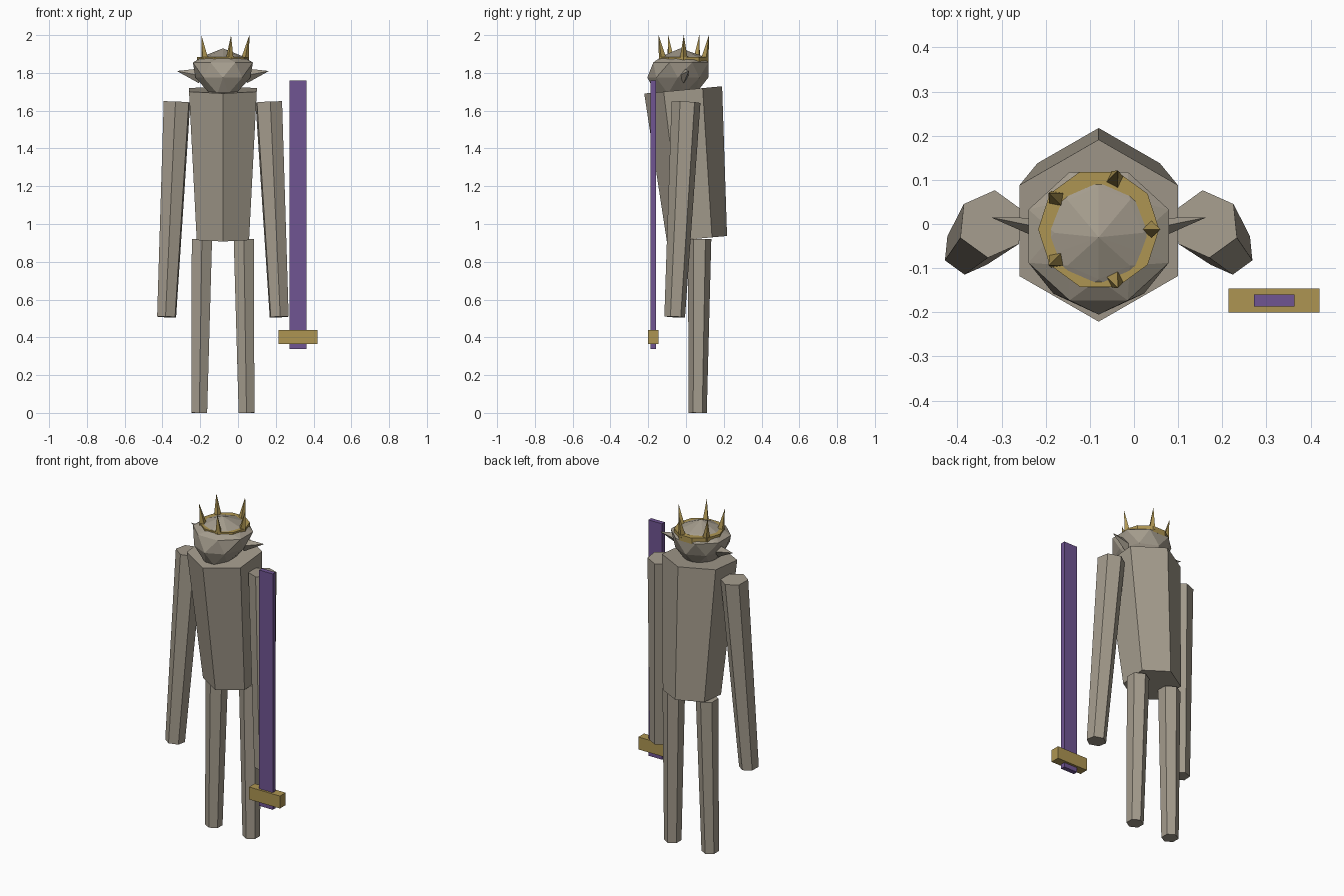
import bpy, bmesh, math
from mathutils import Vector

if "Cube" in bpy.data.objects:
    bpy.data.objects.remove(bpy.data.objects["Cube"])

CX = -0.08  # body centre line; the sword stands beside it


def material(name, rgb):
    m = bpy.data.materials.new(name)
    m.diffuse_color = (*rgb, 1)
    m.use_nodes = True
    m.node_tree.nodes["Principled BSDF"].inputs["Base Color"].default_value = m.diffuse_color
    return m


SKIN = material("grey_tan_skin", (0.37, 0.33, 0.265))
GOLD = material("dull_gold", (0.42, 0.30, 0.085))
PURPLE = material("dark_purple", (0.16, 0.09, 0.29))


def finish(name, bm, mat):
    bmesh.ops.recalc_face_normals(bm, faces=bm.faces)
    me = bpy.data.meshes.new(name)
    bm.to_mesh(me)
    bm.free()
    me.materials.append(mat)
    ob = bpy.data.objects.new(name, me)
    bpy.context.collection.objects.link(ob)
    return ob


def prism(name, a, b, ra, rb, sides, mat, turn=0.0, flat=1.0):
    """Tapered prism from a to b; rb = 0 makes a spike. A corner faces -y/+y."""
    a, b = Vector(a), Vector(b)
    axis = (b - a).normalized()
    ref = Vector((0, 1, 0))
    v = (ref - axis * ref.dot(axis)).normalized()
    u = v.cross(axis)
    bm = bmesh.new()

    def ring(c, r):
        out = []
        for i in range(sides):
            t = turn + math.tau * i / sides
            out.append(bm.verts.new(c + r * (v * math.cos(t) * flat + u * math.sin(t))))
        return out

    low = ring(a, ra)
    bm.faces.new(low)
    if rb == 0:
        tip = bm.verts.new(b)
        for i in range(sides):
            bm.faces.new((low[i], low[(i + 1) % sides], tip))
    else:
        top = ring(b, rb)
        bm.faces.new(top)
        for i in range(sides):
            j = (i + 1) % sides
            bm.faces.new((low[i], low[j], top[j], top[i]))
    return finish(name, bm, mat)


def box(name, lo, hi, mat):
    bm = bmesh.new()
    bmesh.ops.create_cube(bm, size=1)
    for v in bm.verts:
        v.co = Vector([lo[k] + (v.co[k] + 0.5) * (hi[k] - lo[k]) for k in range(3)])
    return finish(name, bm, mat)


# torso, leaning forward
prism("torso", (CX, 0.058, 0.922), (CX, -0.015, 1.71), 0.16, 0.207, 6, SKIN)

# limbs and ears, mirrored about the body centre line
for side, s in (("right", 1), ("left", -1)):
    prism(side + "_leg", (CX + s * 0.125, 0.062, 0), (CX + s * 0.111, 0.072, 0.92),
          0.048, 0.062, 6, SKIN)
    prism(side + "_arm", (CX + s * 0.298, -0.06, 0.508), (CX + s * 0.243, 0, 1.645),
          0.055, 0.077, 6, SKIN, turn=-s * math.radians(6))
    prism(side + "_ear", (CX + s * 0.12, -0.012, 1.785), (CX + s * 0.244, 0.015, 1.81),
          0.04, 0, 4, SKIN, flat=0.65)
    # small eyes, almost sunk into the face
    prism(side + "_eye", (CX + s * 0.067, -0.13, 1.785), (CX + s * 0.07, -0.163, 1.785),
          0.012, 0.006, 6, GOLD)

# head: faceted hull through staggered rings (z, half width, front y, back y, turn)
bm = bmesh.new()
for z, rx, yf, yb, turn in ((1.69, 0.075, -0.165, 0.06, 0.5), (1.775, 0.145, -0.205, 0.118, 0),
                            (1.855, 0.172, -0.185, 0.13, 0.5), (1.89, 0.10, -0.125, 0.085, 0)):
    for i in range(8):
        t = (i + turn) * math.tau / 8
        bm.verts.new((CX + rx * math.sin(t), (yf + yb) / 2 - (yb - yf) / 2 * math.cos(t), z))
bm.verts.new((CX, -0.03, 1.93))
bmesh.ops.convex_hull(bm, input=bm.verts)
finish("head", bm, SKIN)

# crown band: ten-sided ring with a square section
bm = bmesh.new()
section = ((0.098, 1.85), (0.137, 1.85), (0.137, 1.885), (0.098, 1.885))
rings = []
for i in range(10):
    t = math.tau * i / 10
    rings.append([bm.verts.new((CX + r * math.cos(t), -0.012 + r * math.sin(t), z))
                  for r, z in section])
for i in range(10):
    p, q = rings[i], rings[(i + 1) % 10]
    for k in range(4):
        m = (k + 1) % 4
        bm.faces.new((p[k], q[k], q[m], p[m]))
finish("crown_band", bm, GOLD)

# crown spikes, leaning outward
for i in range(5):
    t = math.tau * i / 5
    c, s = math.cos(t), math.sin(t)
    prism("crown_spike", (CX + 0.117 * c, -0.012 + 0.117 * s, 1.87),
          (CX + 0.14 * c, -0.012 + 0.14 * s, 2.0), 0.022, 0, 4, GOLD, turn=t)

# sword, point up
box("sword_blade", (0.272, -0.187, 0.337), (0.363, -0.16, 1.76), PURPLE)
box("sword_guard", (0.214, -0.2, 0.365), (0.42, -0.146, 0.44), GOLD)
